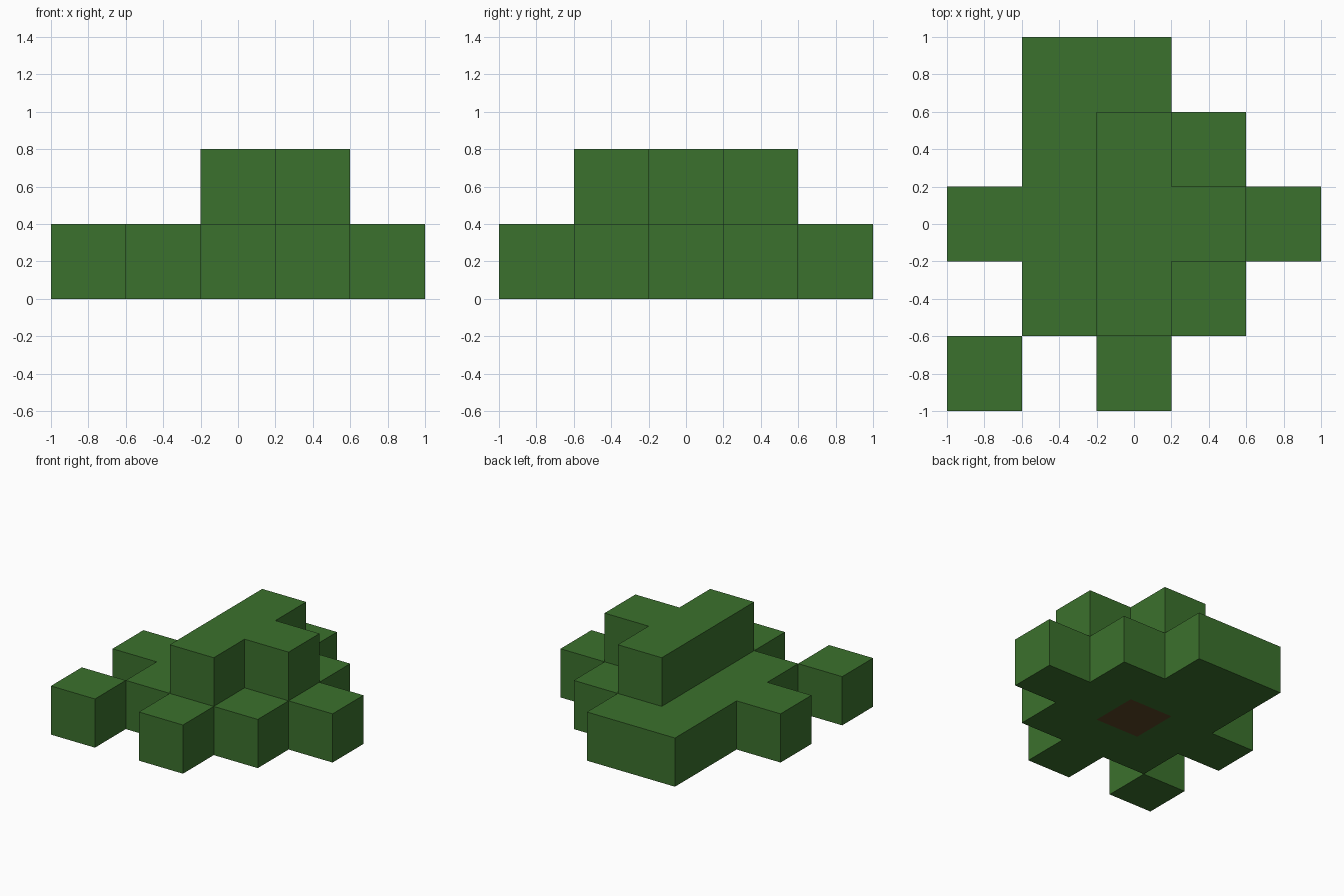
import bpy
import bmesh
from mathutils import Vector

cube = bpy.data.objects.get("Cube")
if cube:
    bpy.data.objects.remove(cube, do_unlink=True)

CELL = 0.4
# Each layer is drawn from back row to front row: L = leaves, T = trunk
LAYERS = [
    [".LL..",
     ".LLL.",
     "LLTLL",
     ".LLL.",
     "L.L.."],
    [".....",
     "..L..",
     "..LL.",
     "..L..",
     "....."],
]


def make_material(name, colour):
    mat = bpy.data.materials.new(name)
    mat.use_nodes = True
    mat.diffuse_color = colour
    bsdf = mat.node_tree.nodes["Principled BSDF"]
    bsdf.inputs["Base Color"].default_value = colour
    bsdf.inputs["Roughness"].default_value = 0.9
    return mat


# Block positions read from the layer plans
blocks = {}
for z, rows in enumerate(LAYERS):
    for row, line in enumerate(rows):
        for x, kind in enumerate(line):
            if kind != ".":
                blocks[(x - 2, 2 - row, z)] = kind


def build_part(name, kind, mat):
    """Join all blocks of one kind, keeping only the exposed sides."""
    bm = bmesh.new()
    for pos, block_kind in blocks.items():
        if block_kind != kind:
            continue
        centre = Vector(pos) + Vector((0, 0, 0.5))
        for axis in range(3):
            for sign in (-1, 1):
                normal = Vector((0, 0, 0))
                normal[axis] = sign
                if tuple(int(v) for v in Vector(pos) + normal) in blocks:
                    continue
                u = Vector((0, 0, 0))
                u[(axis + 1) % 3] = 0.5
                v = normal.cross(u)
                mid = centre + normal * 0.5
                corners = (mid - u - v, mid + u - v, mid + u + v, mid - u + v)
                bm.faces.new([bm.verts.new(c * CELL) for c in corners])
    bmesh.ops.remove_doubles(bm, verts=bm.verts[:], dist=0.001)
    mesh = bpy.data.meshes.new(name)
    bm.to_mesh(mesh)
    bm.free()
    mesh.materials.append(mat)
    obj = bpy.data.objects.new(name, mesh)
    bpy.context.collection.objects.link(obj)
    return obj


# Foliage blocks and the trunk block under their middle
build_part("leaves", "L", make_material("leaf green", (0.044, 0.165, 0.026, 1)))
build_part("trunk", "T", make_material("bark brown", (0.102, 0.058, 0.019, 1)))
